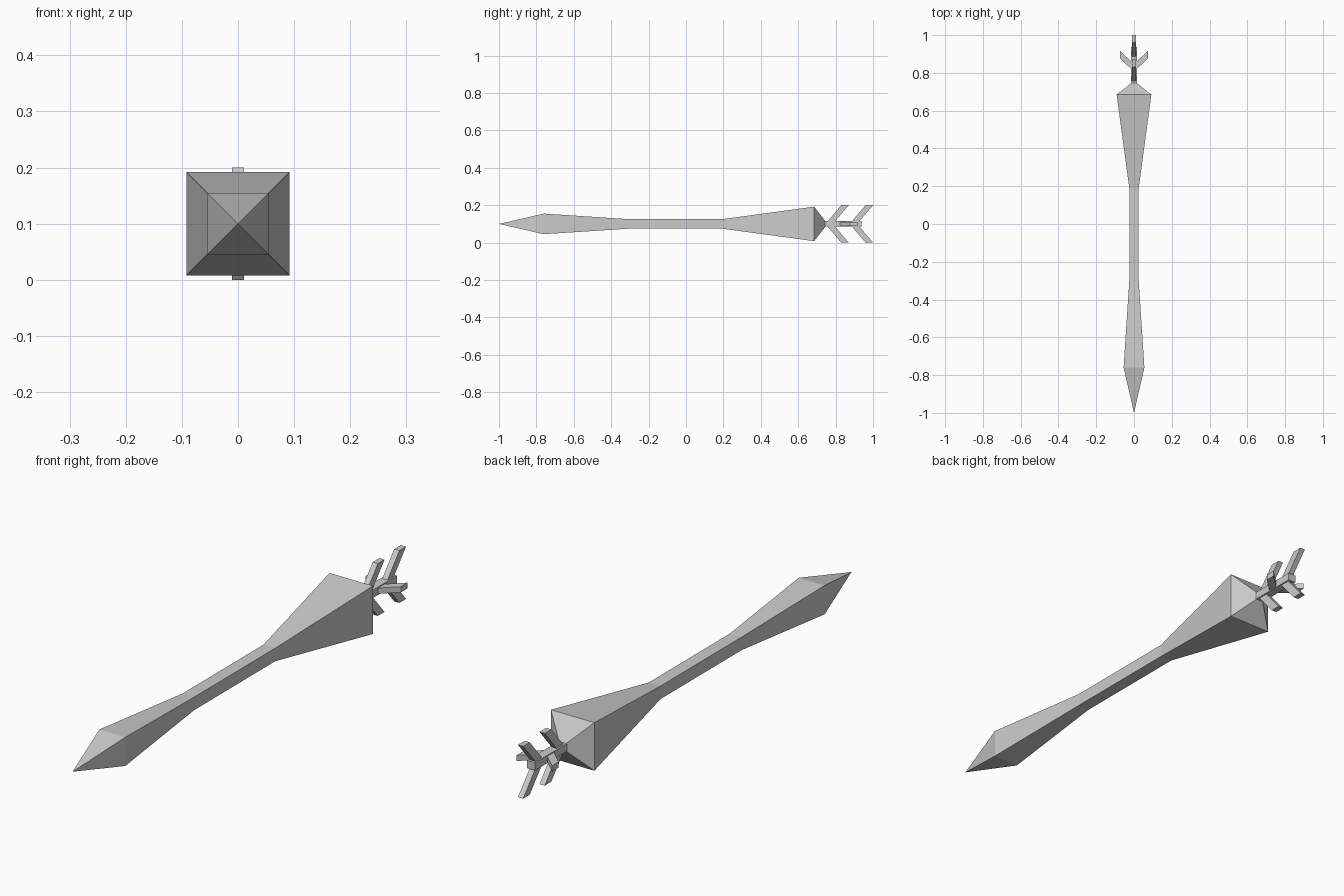
import bpy
import bmesh
from mathutils import Vector

cube = bpy.data.objects.get("Cube")
if cube:
    bpy.data.objects.remove(cube, do_unlink=True)

AXIS_Z = 0.1  # height of the long axis

grey = bpy.data.materials.new("light_grey")
grey.use_nodes = True
grey.diffuse_color = (0.6, 0.6, 0.6, 1)
grey.node_tree.nodes["Principled BSDF"].inputs["Base Color"].default_value = (0.6, 0.6, 0.6, 1)


def finish(name, bm):
    bmesh.ops.recalc_face_normals(bm, faces=bm.faces)
    mesh = bpy.data.meshes.new(name)
    bm.to_mesh(mesh)
    bm.free()
    mesh.materials.append(grey)
    obj = bpy.data.objects.new(name, mesh)
    obj.location.z = AXIS_Z
    bpy.context.collection.objects.link(obj)
    return obj


def bridge(bm, a, b):
    for i in range(4):
        j = (i + 1) % 4
        bm.faces.new((a[i], a[j], b[j], b[i]))


# Square-section body, pointed at both ends
def square_spindle(name, front, rings, back):
    bm = bmesh.new()
    loops = []
    for y, r in rings:
        corners = ((-r, -r), (r, -r), (r, r), (-r, r))
        loops.append([bm.verts.new((x, y, z)) for x, z in corners])
    for a, b in zip(loops, loops[1:]):
        bridge(bm, a, b)
    for y, loop in ((front, loops[0]), (back, loops[-1])):
        tip = bm.verts.new((0, y, 0))
        for i in range(4):
            bm.faces.new((loop[i], loop[(i + 1) % 4], tip))
    return finish(name, bm)


# Swept-back barb: a sheared bar from the tail rod outwards
def barb(name, outward, root_y, tip_y, reach, chord=0.04, half=0.011):
    bm = bmesh.new()
    out = Vector(outward)
    side = Vector((out.z, 0, out.x)) * half
    ends = []
    for y, distance in ((root_y, 0), (tip_y, reach)):
        base = out * distance
        front = base + Vector((0, y, 0))
        back = base + Vector((0, y + chord, 0))
        ends.append([bm.verts.new(p) for p in
                     (front - side, front + side, back + side, back - side)])
        bm.faces.new(ends[-1])
    bridge(bm, *ends)
    return finish(name, bm)


square_spindle("body", -1.0,
               [(-0.76, 0.055), (-0.3, 0.025), (0.19, 0.025), (0.685, 0.092)], 0.757)

# Tail rod
bm = bmesh.new()
bmesh.ops.create_cube(bm, size=1)
bmesh.ops.scale(bm, vec=(0.034, 0.2, 0.03), verts=bm.verts)
bmesh.ops.translate(bm, vec=(0, 0.837, 0), verts=bm.verts)
finish("tail_rod", bm)

# Two pairs of upright barbs and one pair of sideways barbs
for sign, upright, sideways in ((1, "upper", "left"), (-1, "lower", "right")):
    barb(upright + "_front_barb", (0, 0, sign), 0.745, 0.83, 0.1)
    barb(upright + "_rear_barb", (0, 0, sign), 0.875, 0.96, 0.1)
    barb(sideways + "_barb", (sign, 0, 0), 0.807, 0.877, 0.075)
